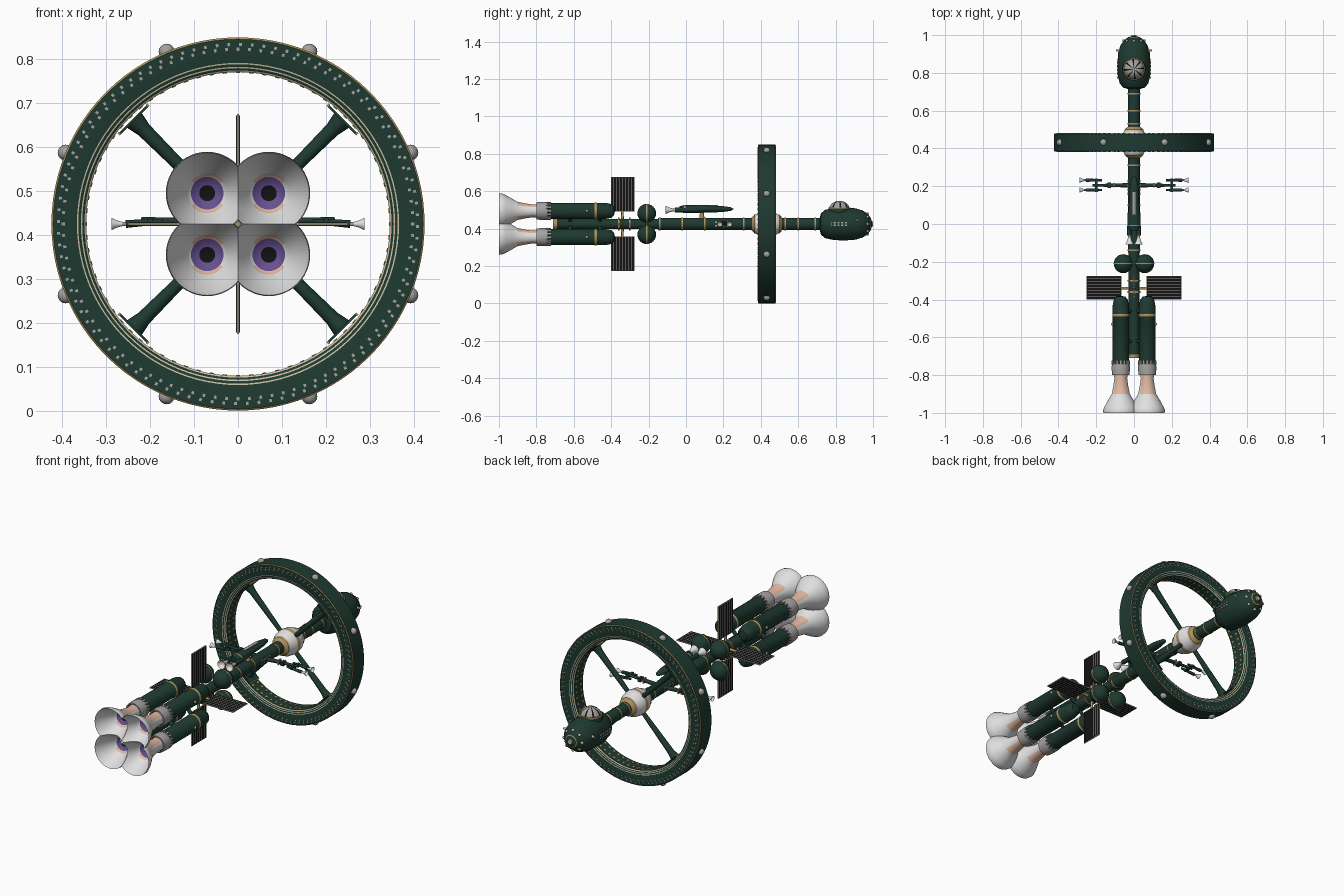
import bpy, bmesh, math
from mathutils import Matrix, Vector

if "Cube" in bpy.data.objects:
    bpy.data.objects.remove(bpy.data.objects["Cube"])

COLORS = {
    "hull green": (0.013, 0.042, 0.03), "shell white": (0.75, 0.75, 0.75),
    "gold trim": (0.42, 0.29, 0.11), "cream trim": (0.62, 0.52, 0.36),
    "peach": (0.75, 0.48, 0.35), "violet": (0.13, 0.08, 0.28),
    "black": (0.006, 0.006, 0.006), "pale grey": (0.38, 0.37, 0.36),
}
GREEN, WHITE, GOLD, CREAM, PEACH, VIOLET, BLACK, GREY = range(8)
MATS = []
for label, rgb in COLORS.items():
    m = bpy.data.materials.new(label)
    m.use_nodes = True
    m.diffuse_color = (*rgb, 1)
    m.node_tree.nodes["Principled BSDF"].inputs["Base Color"].default_value = (*rgb, 1)
    MATS.append(m)

AXIS = 0.425          # height of the ship's long axis
HUB = Matrix.Translation((0, 0, AXIS))
T = Matrix.Translation


def finish(name, bm):
    me = bpy.data.meshes.new(name)
    bm.to_mesh(me)
    bm.free()
    for m in MATS:
        me.materials.append(m)
    me.shade_smooth()
    me.set_sharp_from_angle(angle=0.6)
    ob = bpy.data.objects.new(name, me)
    bpy.context.collection.objects.link(ob)
    return ob


def lathe(name, profile, origin=(0, 0, AXIS), axis=(0, 1, 0), sides=32, closed=False, rule=None, clip=None):
    """Revolve (radius, distance, colour of next band) about an axis."""
    bm = bmesh.new()
    place = T(origin) @ Vector(axis).to_track_quat('Z', 'Y').to_matrix().to_4x4()
    rings = []
    for r, d, _ in profile:
        n = sides if r > 1e-6 else 1
        rings.append([bm.verts.new(place @ Vector((r * math.cos(k * math.tau / sides),
                      r * math.sin(k * math.tau / sides), d))) for k in range(n)])
    for i in range(len(profile) - (0 if closed else 1)):
        a, b = rings[i], rings[(i + 1) % len(rings)]
        for k in range(sides):
            j = (k + 1) % sides
            quad = [a[k % len(a)], a[j % len(a)], b[j % len(b)], b[k % len(b)]]
            f = bm.faces.new(list(dict.fromkeys(quad)))
            f.material_index = profile[i][2]
    bmesh.ops.recalc_face_normals(bm, faces=bm.faces)
    if rule:
        for f in bm.faces:
            f.material_index = rule(f)
    for normal in clip or []:
        bmesh.ops.bisect_plane(bm, geom=bm.verts[:] + bm.edges[:] + bm.faces[:],
                               plane_co=(0, 0, AXIS), plane_no=normal, clear_outer=True)
    return finish(name, bm)


def boxes(name, mats, color):
    """Several unit cubes, each placed by its own matrix."""
    bm = bmesh.new()
    for m in mats:
        bmesh.ops.create_cube(bm, size=1, matrix=m)
    for f in bm.faces:
        f.material_index = color
    return finish(name, bm)


def block(pos, size, turn=Matrix()):
    return turn @ T(pos) @ Matrix.Diagonal((*size, 1))


def ball(name, pos, r, color, sides=24):
    arc = [(r * math.sin(math.pi * i / 12) if 0 < i < 12 else 0,
            -r * math.cos(math.pi * i / 12), color) for i in range(13)]
    return lathe(name, arc, pos, sides=sides)


def rod(name, a, b, r1, r2, color, sides=12):
    d = Vector(b) - Vector(a)
    return lathe(name, [(0, 0, color), (r1, 0, color), (r2, d.length, color), (0, d.length, color)],
                 a, d, sides)


def turn(deg):
    return HUB @ Matrix.Rotation(math.radians(deg), 4, 'Y')


# Central spine with trim bands
lathe("spine", [(0, -0.71, GOLD), (0.028, -0.71, GOLD), (0.028, -0.69, GREEN),
                (0.028, -0.15, GREEN), (0.032, -0.15, GREEN), (0.032, 0.74, GREEN), (0, 0.74, GREEN)])
for y in (-0.36, -0.3, -0.14, -0.02, 0.1, 0.31, 0.53, 0.6, 0.69):
    lathe("spine_band", [(0.027, y - 0.004, GOLD), (0.034, y - 0.004, GOLD),
                         (0.034, y + 0.004, GOLD), (0.027, y + 0.004, GOLD)])
boxes("spine_windows", [block((s * 0.031, 0.16 + 0.022 * i, AXIS + dz), (0.006, 0.012, 0.008))
                        for s in (-1, 1) for i in range(4) for dz in (-0.009, 0.009)], GREY)

# Habitat ring, profile mirrored front to back
MID, half = 0.432, 0.048
side = [(0.345, 0.038, CREAM), (0.349, 0.042, GREEN), (0.354, 0.044, CREAM), (0.357, 0.045, GREEN),
        (0.363, 0.047, CREAM), (0.366, half, GREEN), (0.42, half, GOLD), (0.424, 0.045, GREEN)]
back = [(r, MID + d, c) for r, d, c in side]
front = [(side[i][0], MID - side[i][1], side[i - 1][2] if i else GREEN) for i in range(len(side) - 1, -1, -1)]
lathe("habitat_ring", back + front, sides=96, closed=True)
boxes("ring_windows", [block((r, MID + s * half, 0), (0.007, 0.004, 0.006), turn(k * 3.75 + (r > 0.4) * 0.8))
                       for k in range(96) for r in (0.397, 0.408) for s in (-1, 1)], GREY)
boxes("ring_inner_windows", [block((0.345, MID + s * 0.02, 0), (0.004, 0.014, 0.01), turn(k * 5))
                             for k in range(72) for s in (-1, 1)], GOLD)
for k in range(8):
    a = math.radians(22.5 + 45 * k)
    ball("ring_beacon", (0.424 * math.cos(a), MID, AXIS + 0.424 * math.sin(a)), 0.018, GREY, 16)

# Hub and spokes
lathe("hub", [(0.032, 0.35, GOLD), (0.05, 0.365, CREAM), (0.052, 0.375, WHITE), (0.064, 0.395, WHITE),
              (0.068, 0.42, GOLD), (0.069, 0.425, GOLD), (0.069, 0.44, WHITE), (0.068, 0.445, WHITE),
              (0.064, 0.47, WHITE), (0.052, 0.49, CREAM), (0.05, 0.5, GOLD), (0.032, 0.515, GOLD)])
for k in range(4):
    t = turn(45 + 90 * k)
    rod("spoke", t @ Vector((0.05, MID, 0)), t @ Vector((0.335, MID, 0)), 0.011, 0.018, GREEN)
    rod("spoke_cuff", t @ Vector((0.305, MID, 0)), t @ Vector((0.335, MID, 0)), 0.018, 0.024, GREEN)
    boxes("spoke_foot", [block((0.335, MID, 0), (0.005, 0.08, 0.094), t)], GREEN)
    boxes("spoke_foot_edge", [block((0.336, MID, s * 0.046), (0.007, 0.082, 0.004), t) for s in (-1, 1)], GOLD)

# Command module with dome, windows and nose
lathe("command_module", [(0.032, 0.715, GREEN), (0.058, 0.722, GREEN), (0.076, 0.745, GREEN),
                         (0.086, 0.79, GREEN), (0.088, 0.85, GREEN), (0.084, 0.905, GREEN),
                         (0.072, 0.945, GREEN), (0.053, 0.973, GREEN), (0.034, 0.987, GOLD),
                         (0.03, 0.989, GREEN), (0.014, 0.994, CREAM), (0.012, 1.0, CREAM), (0, 1.0, CREAM)])
lathe("dome_collar", [(0.05, 0, GREEN), (0.063, 0, GREEN), (0.059, 0.028, GOLD),
                      (0.058, 0.034, GOLD), (0.05, 0.034, GOLD)], (0, 0.82, 0.48), (0, 0, 1))
dome = [(0.054 * math.cos(i * math.pi / 12), 0.044 * math.sin(i * math.pi / 12), GREY) for i in range(6)]
dome.append((0, 0.044, GREY))


def pane(f):
    c = f.calc_center_median()
    return BLACK if round(math.degrees(math.atan2(c.y - 0.82, c.x)) - 3) % 45 < 6 else GREY


lathe("dome", dome, (0, 0.82, 0.505), (0, 0, 1), sides=64, rule=pane)
boxes("module_windows", [block((s * 0.0865, 0.775 + 0.02 * i, AXIS + dz), (0.008, 0.012, 0.008))
                         for s in (-1, 1) for i in range(5) for dz in (-0.008, 0.008)], GREY)
for k in range(8):
    ball("nose_light", turn(45 * k) @ Vector((0.054, 0.97, 0)), 0.008, CREAM, 10)
for s in (-1, 1):
    rod("sensor", (s * 0.075, 0.915, AXIS + 0.02), (s * 0.095, 0.92, AXIS + 0.02), 0.007, 0.004, CREAM)

# Four tanks, engines and solar panels around the rear spine
for sx in (-1, 1):
    for sz in (-1, 1):
        x, z = sx * 0.07, AXIS + sz * 0.07
        ball("fuel_tank", (sx * 0.057, -0.21, AXIS + sz * 0.057), 0.05, GREEN)
        lathe("tank_band", [(0.049, -0.213, GOLD), (0.051, -0.213, GOLD), (0.051, -0.207, GOLD),
                            (0.049, -0.207, GOLD)], (sx * 0.057, 0, AXIS + sz * 0.057))
        lathe("engine_body", [(0, -0.78, GREEN), (0.043, -0.78, GREEN), (0.043, -0.49, GOLD),
                              (0.045, -0.487, GOLD), (0.045, -0.48, GOLD), (0.043, -0.477, GREEN),
                              (0.043, -0.43, GREEN), (0.037, -0.4, GREEN), (0.024, -0.385, GREEN),
                              (0, -0.38, GREEN)], (x, 0, z))
        lathe("engine_collar", [(0.04, -0.8, GREY), (0.046, -0.8, GREY), (0.049, -0.76, GREY),
                                (0.046, -0.74, GREY), (0.04, -0.735, GREY)], (x, 0, z))
        boxes("collar_teeth", [T((x, 0, z)) @ Matrix.Rotation(k * math.tau / 16, 4, 'Y')
                               @ block((0.045, -0.735, 0), (0.006, 0.025, 0.009)) for k in range(16)], GREY)
        ball("engine_light", (x + sx * 0.043, -0.53, z), 0.008, GREY, 12)

        def shell(f):  # throat is peach above and below, white at the sides
            if f.material_index == PEACH and f.calc_center_median().y > -0.9 and abs(f.normal.y) < 0.7:
                return PEACH if abs(f.normal.z) > abs(f.normal.x) * 0.7 else WHITE
            return f.material_index

        lathe("engine_bell", [(0, -0.79, PEACH), (0.036, -0.79, PEACH), (0.034, -0.82, PEACH),
                              (0.04, -0.86, PEACH), (0.048, -0.9, WHITE), (0.066, -0.93, WHITE),
                              (0.085, -0.965, WHITE), (0.094, -0.985, WHITE), (0.092, -1.0, WHITE),
                              (0.082, -0.972, WHITE), (0.062, -0.935, WHITE), (0.045, -0.902, PEACH),
                              (0.037, -0.89, VIOLET), (0.018, -0.88, BLACK), (0, -0.875, BLACK)],
              (x, 0, z), sides=48, rule=shell, clip=[(-sx, 0, 0), (0, 0, -sz)])
        for y in (-0.46, -0.62):
            rod("engine_strut", (0, y, AXIS), (x, y, z), 0.01, 0.01, GREEN)

for k in range(4):
    t = turn(90 * k)
    rod("panel_boom", t @ Vector((0.02, -0.34, 0)), t @ Vector((0.07, -0.34, 0)), 0.008, 0.006, GOLD)
    boxes("panel_frame", [block((0.158, -0.338, 0), (0.185, 0.125, 0.005), t)], CREAM)
    boxes("panel_cells", [block((0.158, -0.338, 0), (0.179, 0.118, 0.007), t)], BLACK)
    boxes("panel_stripes", [block((0.158, -0.338 + 0.016 * i, 0), (0.175, 0.003, 0.008), t)
                            for i in range(-3, 4)], GREY)


def thruster(name, pos, axis, s):
    lathe(name, [(0, 0, GREY), (0.3 * s, 0, GREY), (0.3 * s, 0.8 * s, WHITE), (0.45 * s, 1.4 * s, WHITE),
                 (0.85 * s, 2.2 * s, WHITE), (0.5 * s, 1.5 * s, PEACH), (0, 1.2 * s, BLACK)], pos, axis, 16)


# Docking arms with twin fingers
for s in (-1, 1):
    rod("arm", (s * 0.02, 0.205, AXIS), (s * 0.22, 0.205, AXIS + 0.01), 0.012, 0.006, GREEN)
    boxes("arm_joint", [block((s * 0.13, 0.205, AXIS + 0.005), (0.018, 0.03, 0.02)),
                        block((s * 0.2, 0.205, AXIS + 0.006), (0.012, 0.07, 0.012))], GREEN)
    boxes("arm_cuff", [block((s * 0.105, 0.205, AXIS + 0.005), (0.006, 0.026, 0.026))], GOLD)
    for y in (0.18, 0.232):
        rod("arm_finger", (s * 0.17, y, AXIS + 0.006), (s * 0.255, y, AXIS), 0.006, 0.009, GREEN)
        thruster("arm_thruster", (s * 0.25, y, AXIS), (s, 0, 0), 0.017)

# Shuttle riding on a pedestal above the spine
rod("pedestal", (0, 0.085, AXIS + 0.02), (0, 0.085, 0.5), 0.014, 0.01, GOLD)
shuttle = lathe("shuttle", [(0, -0.035, GREEN), (0.022, -0.035, GREEN), (0.03, -0.01, GOLD), (0.031, -0.004, GREEN),
                            (0.03, 0.04, GREEN), (0.026, 0.15, GREEN), (0.022, 0.2, GREEN),
                            (0.014, 0.24, GREEN), (0, 0.255, GREEN)], (0, 0, 0), sides=24)
shuttle.scale.z = 0.7
shuttle.location.z = 0.505
boxes("shuttle_stripe", [block((0, 0.11, 0.5235), (0.018, 0.12, 0.006))], GREY)
for s in (-1, 1):
    rod("shuttle_engine", (s * 0.024, -0.06, 0.5), (s * 0.024, 0.06, 0.5), 0.013, 0.01, GREEN)
    thruster("shuttle_thruster", (s * 0.024, -0.05, 0.5), (0, -1, 0), 0.027)
